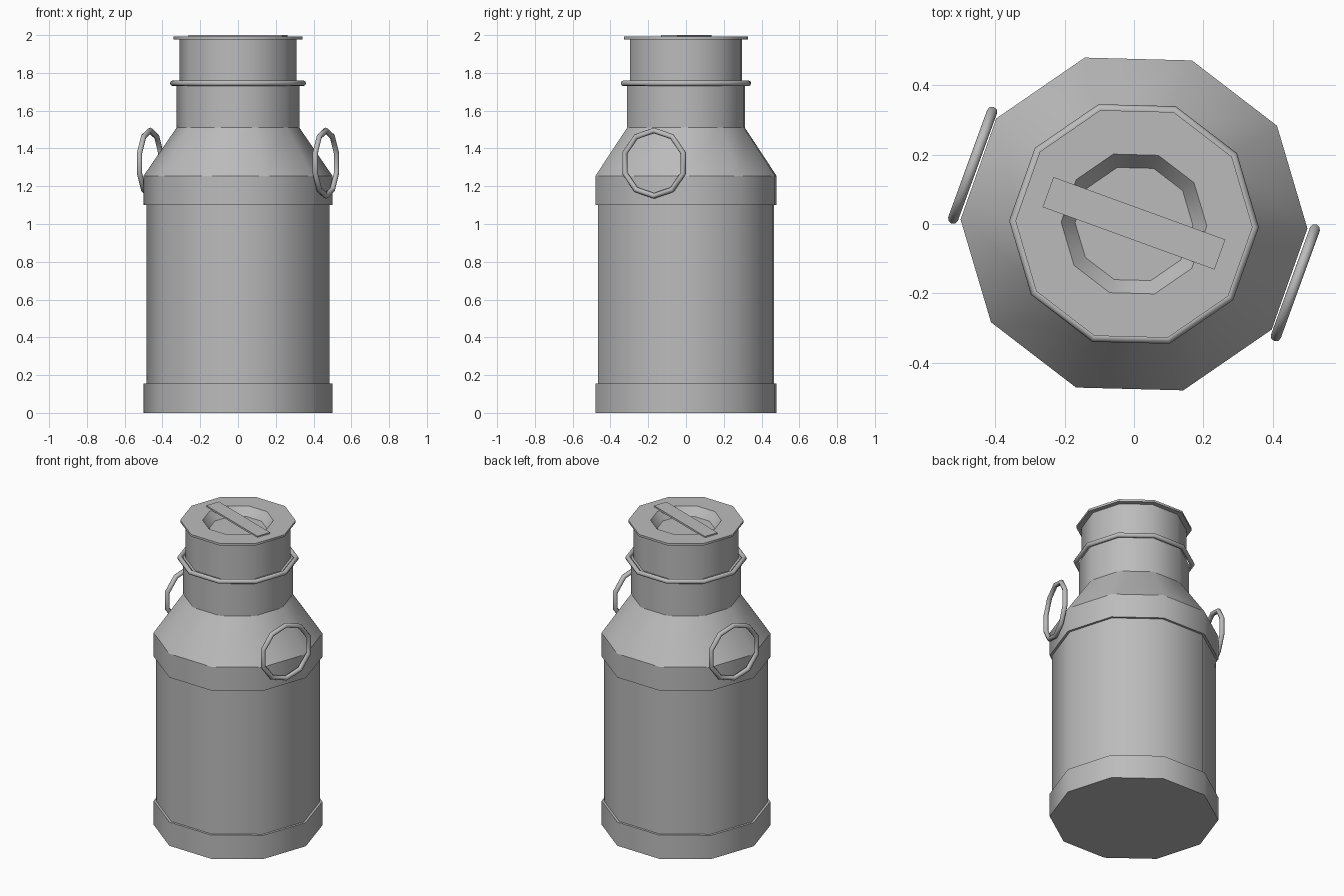
import bpy, bmesh, math

SIDES = 10
TWIST = math.radians(-1.5)

if "Cube" in bpy.data.objects:
    bpy.data.objects.remove(bpy.data.objects["Cube"])

# Single brushed-metal colour
steel = bpy.data.materials.new("grey_steel")
steel.use_nodes = True
colour = (0.5, 0.5, 0.5, 1)
steel.diffuse_color = colour
steel.node_tree.nodes["Principled BSDF"].inputs["Base Color"].default_value = colour


def finish(obj, name, angle):
    obj.name = name
    obj.data.materials.append(steel)
    bpy.ops.object.select_all(action='DESELECT')
    obj.select_set(True)
    bpy.context.view_layer.objects.active = obj
    bpy.ops.object.shade_smooth_by_angle(angle=math.radians(angle))
    return obj


def lathe(name, profile, cap_start=False, cap_end=False):
    """Turn (radius, height) points, listed bottom to top on the outside."""
    bm = bmesh.new()
    rings = []
    for r, z in profile:
        angles = [TWIST + math.tau * i / SIDES for i in range(SIDES)]
        rings.append([bm.verts.new((r * math.cos(a), r * math.sin(a), z)) for a in angles])
    for low, high in zip(rings, rings[1:]):
        for i in range(SIDES):
            j = (i + 1) % SIDES
            bm.faces.new((low[i], low[j], high[j], high[i]))
    if cap_start:
        bm.faces.new(rings[0][::-1])
    if cap_end:
        bm.faces.new(rings[-1])
    mesh = bpy.data.meshes.new(name)
    bm.to_mesh(mesh)
    bm.free()
    obj = bpy.data.objects.new(name, mesh)
    bpy.context.collection.objects.link(obj)
    return finish(obj, name, 45)


def hoop(name, radius, tube, location, rotation):
    bpy.ops.mesh.primitive_torus_add(
        major_segments=SIDES, minor_segments=8, major_radius=radius,
        minor_radius=tube, location=location, rotation=rotation)
    return finish(bpy.context.object, name, 60)


# Can body, from the floor up
lathe("base_band", [(0.5, 0), (0.5, 0.155), (0.485, 0.155)], cap_start=True)
lathe("body", [(0.485, 0.155), (0.485, 1.1)])
lathe("upper_band", [(0.485, 1.1), (0.5, 1.1), (0.5, 1.255)])
lathe("shoulder", [(0.5, 1.255), (0.325, 1.51)])
lathe("neck", [(0.325, 1.51), (0.325, 1.745), (0.31, 1.745)])
hoop("neck_ring", 0.345, 0.015, (0, 0, 1.745), (0, 0, TWIST))

# Lid with a flange and a sunken dish
lathe("lid_collar", [(0.31, 1.745), (0.31, 1.978)])
lathe("lid", [(0.31, 1.978), (0.342, 1.978), (0.342, 1.992), (0.21, 1.992), (0.17, 1.94)],
      cap_end=True)

# Grip bar across the dish
bpy.ops.mesh.primitive_cube_add(size=1, location=(0, 0.002, 1.994),
                                rotation=(0, 0, math.radians(-20)))
bar = bpy.context.object
bar.scale = (0.527, 0.092, 0.012)
finish(bar, "lid_grip_bar", 30)

# Ring handles on opposite sides
for name, turn in (("left_handle", -20), ("right_handle", 160)):
    a = math.radians(turn)
    hoop(name, 0.173, 0.015, (0.495 * math.cos(a), 0.495 * math.sin(a), 1.322),
         (0, math.pi / 2, a))
